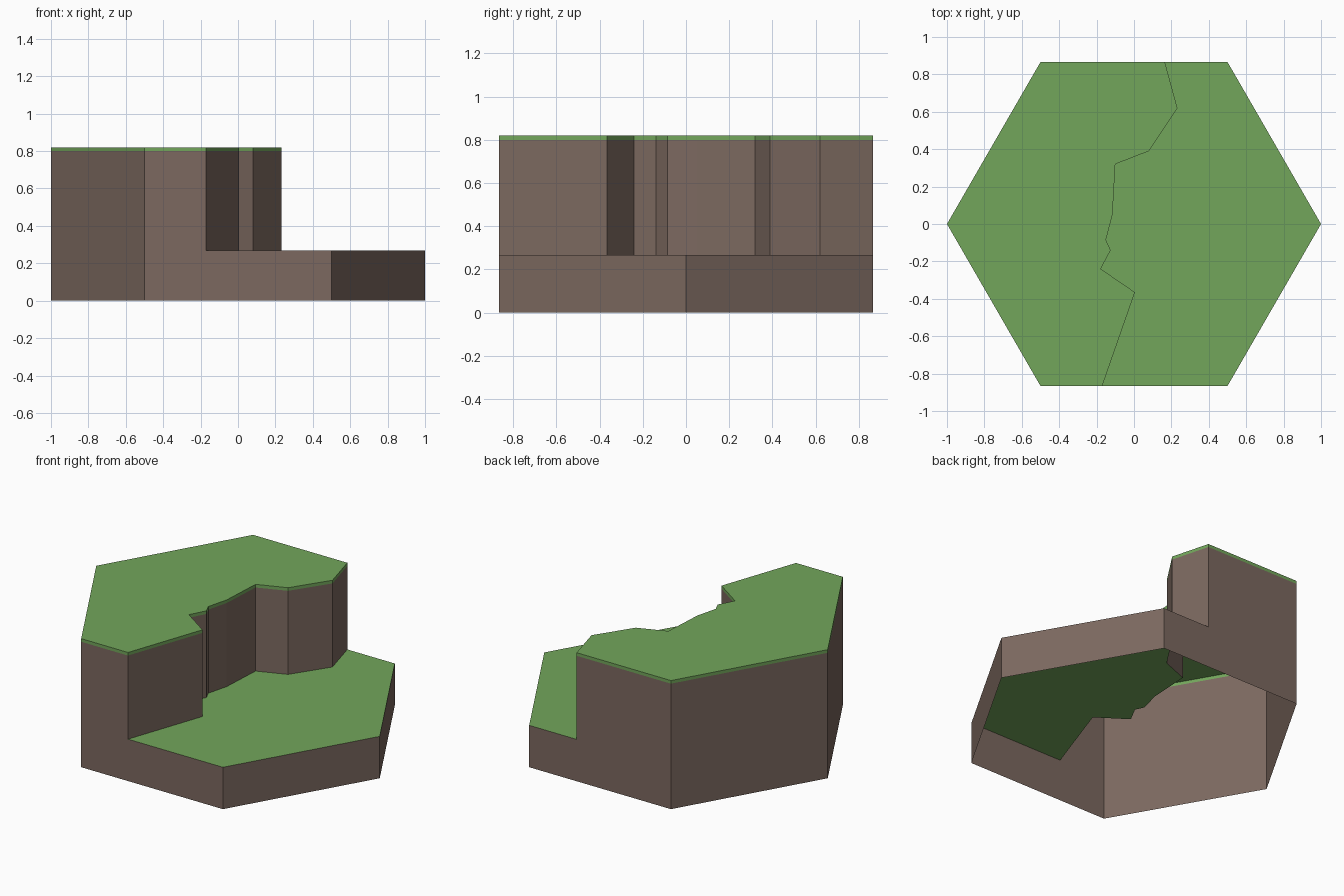
import bpy, math

if "Cube" in bpy.data.objects:
    bpy.data.objects.remove(bpy.data.objects["Cube"])

LOW, ROCK, TOP = 0.267, 0.80, 0.82
H = math.sqrt(3) / 2


def material(name, rgb):
    m = bpy.data.materials.new(name)
    m.diffuse_color = (*rgb, 1)
    m.use_nodes = True
    m.node_tree.nodes["Principled BSDF"].inputs["Base Color"].default_value = m.diffuse_color
    return m


grass = material("grass", (0.17, 0.38, 0.105))
earth = material("earth", (0.20, 0.14, 0.115))


def add(name, verts, faces, mat):
    me = bpy.data.meshes.new(name)
    me.from_pydata(verts, [], faces)
    me.materials.append(mat)
    bpy.context.collection.objects.link(bpy.data.objects.new(name, me))


def wall(name, path, z0, z1, mat, closed=True):
    # Upright band along a path; outside is to the right of travel
    n = len(path)
    verts = [(x, y, z) for z in (z0, z1) for x, y in path]
    faces = [(i, (i + 1) % n, n + (i + 1) % n, n + i)
             for i in range(n if closed else n - 1)]
    add(name, verts, faces, mat)


def sheet(name, path, z, mat):
    add(name, [(x, y, z) for x, y in path], [tuple(range(len(path)))], mat)


# Ragged cliff line, front to back
cliff = [(-0.17, -H), (0.005, -0.365), (-0.178, -0.24), (-0.125, -0.14),
         (-0.15, -0.085), (-0.115, 0.05), (-0.10, 0.32), (0.08, 0.39),
         (0.232, 0.62), (0.165, H)]
left = [(-0.5, H), (-1, 0), (-0.5, -H)]
right = [(0.5, -H), (1, 0), (0.5, H)]

# Hollow tile, open underneath
wall("base_wall", left + right, 0, LOW, earth)
sheet("lower_grass", right + cliff[::-1], LOW, grass)

# Raised plateau: earth walls, grass rim and grass top
plateau = cliff + left
wall("plateau_wall", plateau[len(cliff) - 1:] + cliff[:1], LOW, ROCK, earth, closed=False)
wall("cliff_face", cliff, LOW, ROCK, earth, closed=False)
wall("grass_rim", plateau, ROCK, TOP, grass)
sheet("upper_grass", plateau, TOP, grass)
